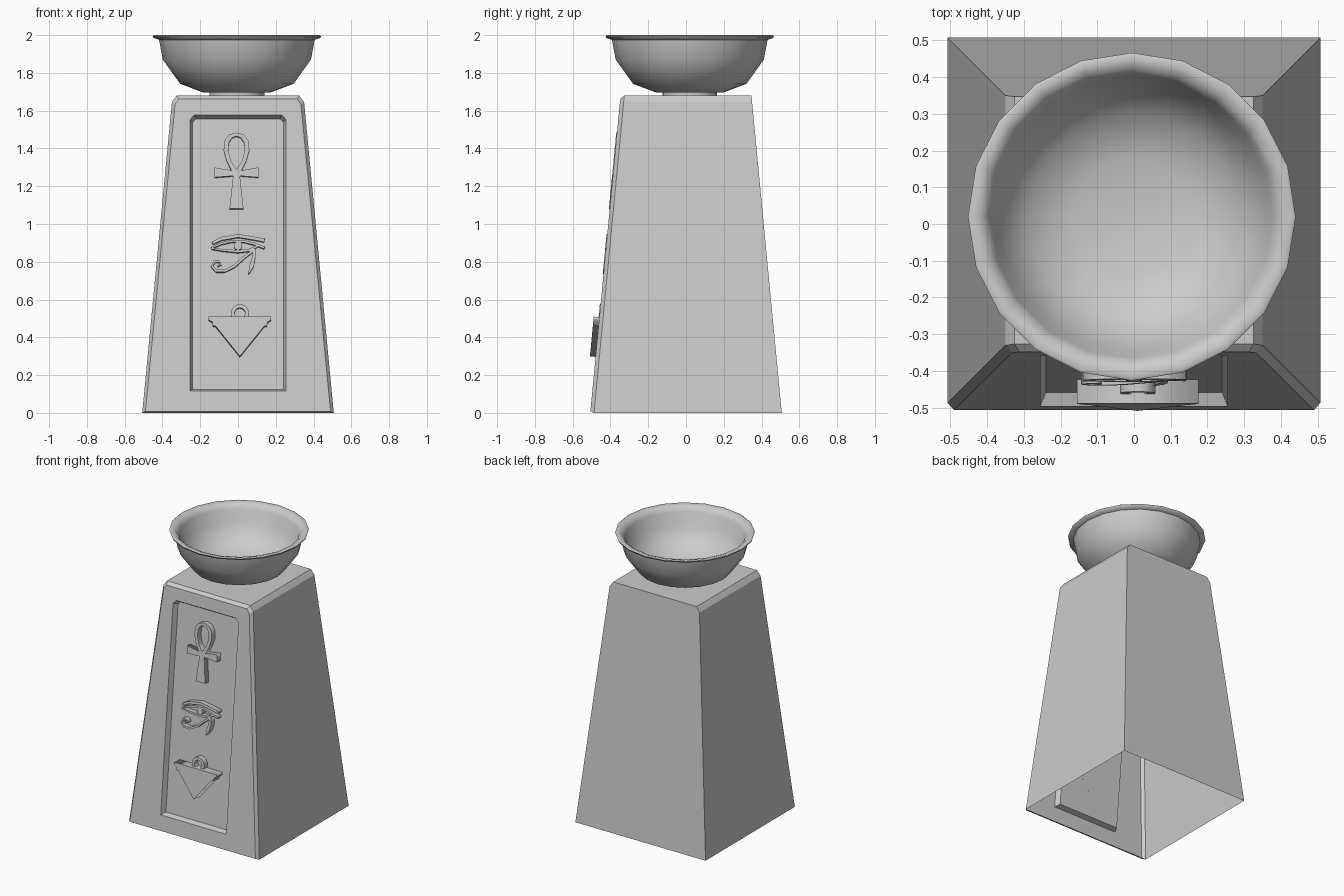
import bpy, bmesh, math
from mathutils import Vector

if "Cube" in bpy.data.objects:
    bpy.data.objects.remove(bpy.data.objects["Cube"])

SLOPE = 0.0955                       # inward lean of the walls
def wall(z): return 0.507 - SLOPE * z

def finish(bm, name):
    bmesh.ops.recalc_face_normals(bm, faces=bm.faces)
    me = bpy.data.meshes.new(name)
    bm.to_mesh(me); bm.free()
    ob = bpy.data.objects.new(name, me)
    bpy.context.collection.objects.link(ob)
    return ob

def mirrored(half, cx=0.0):
    """Right-hand outline (bottom to top) -> closed outline about x = cx."""
    left = [(-x, z) for x, z in reversed(half) if abs(x) > 1e-6]
    return [(x + cx, z) for x, z in half + left]

# Pedestal: open-bottomed tapered shell with bevelled front and sunken panel
bm = bmesh.new()
def ring(half, side):
    return [bm.verts.new((x, side(z), z)) for x, z in mirrored(half)]
outline = [(0.507, 0), (0.35, 1.645), (0.325, 1.68)]
rings = [
    ring(outline, wall),
    ring(outline, lambda z: -wall(z) + 0.02),
    ring([(0.49, 0.008), (0.333, 1.635), (0.312, 1.662)], lambda z: -wall(z)),
    ring([(0.255, 0.115), (0.255, 1.552), (0.23, 1.578)], lambda z: -wall(z)),
    ring([(0.24, 0.125), (0.24, 1.54), (0.222, 1.557)], lambda z: -wall(z) + 0.036),
]
for k, (a, b) in enumerate(zip(rings, rings[1:])):
    for i in range(6):
        j = (i + 1) % 6
        if k == 0 and i == 5:
            continue                 # bottom stays open
        bm.faces.new((a[i], a[j], b[j], b[i]))
bm.faces.new(rings[0])
bm.faces.new(rings[-1])
finish(bm, "pedestal")

# Bowl: 20-sided lathe with foot, flared lip and hollow inside
profile = [(0, 1.675), (0.145, 1.675), (0.145, 1.695), (0.175, 1.695), (0.30, 1.742),
           (0.392, 1.87), (0.412, 1.975), (0.442, 1.985), (0.446, 1.995), (0.438, 2.0),
           (0.405, 1.99), (0.385, 1.96), (0.365, 1.875), (0.28, 1.765), (0.16, 1.725), (0, 1.715)]
bm = bmesh.new()
vs = [bm.verts.new((r, 0, z)) for r, z in profile]
es = [bm.edges.new(p) for p in zip(vs, vs[1:])]
bmesh.ops.spin(bm, geom=vs + es, cent=(0, 0, 0), axis=(0, 0, 1), angle=math.tau, steps=20)
bmesh.ops.remove_doubles(bm, verts=bm.verts, dist=1e-4)
bowl = finish(bm, "bowl")
bowl.location = (-0.006, 0.02, 0)
bpy.context.view_layer.objects.active = bowl
bowl.select_set(True)
bpy.ops.object.shade_smooth_by_angle(angle=math.radians(50))

def relief(name, loops, near, far):
    """Extruded outline lying on the sloping front; near/far = offsets outward from it."""
    zs = [z for x, z in loops[0]]
    mid = (min(zs) + max(zs)) / 2
    cu = bpy.data.curves.new(name, 'CURVE')
    cu.dimensions, cu.fill_mode = '2D', 'BOTH'
    cu.extrude = (far - near) / 2
    for loop in loops:
        sp = cu.splines.new('POLY')
        sp.points.add(len(loop) - 1)
        for p, (x, z) in zip(sp.points, loop):
            p.co = (x, z - mid, 0, 1)
        sp.use_cyclic_u = True
    ob = bpy.data.objects.new(name, cu)
    ob.location = (0, -wall(mid) - (near + far) / 2, mid)
    ob.rotation_euler.x = math.pi / 2 - math.atan(SLOPE)
    bpy.context.collection.objects.link(ob)
    bpy.ops.object.select_all(action='DESELECT')
    ob.select_set(True)
    bpy.context.view_layer.objects.active = ob
    bpy.ops.object.convert(target='MESH')
    return bpy.context.view_layer.objects.active

def circle(cx, cz, r, n=20):
    return [(cx + r * math.cos(i * math.tau / n), cz + r * math.sin(i * math.tau / n)) for i in range(n)]

def stroke(pts, widths):
    """Brush-stroke outline along a path, one width per point."""
    p = [Vector(q) for q in pts]
    left, right = [], []
    for i, q in enumerate(p):
        d = (p[min(i + 1, len(p) - 1)] - p[max(i - 1, 0)]).normalized()
        n = Vector((-d.y, d.x)) * widths[i] / 2
        left.append(tuple(q + n)); right.append(tuple(q - n))
    return left + right[::-1]

# Looped cross symbol
cross = [(0.037, 1.078), (0.018, 1.253), (0.117, 1.245), (0.117, 1.298), (0.027, 1.282),
         (0.053, 1.335), (0.068, 1.39), (0.063, 1.44), (0.04, 1.472), (0, 1.483)]
eyelet = [(0, 1.287), (0.028, 1.33), (0.044, 1.385), (0.04, 1.43), (0.023, 1.456), (0, 1.464)]
relief("looped_cross", [mirrored(cross, -0.008), mirrored(eyelet, -0.008)], -0.036, 0.004)

# Eye symbol: brow, lids, pupil, curl and tear mark
strokes = [
    ("eye_brow", [(-0.135, 0.897), (-0.09, 0.92), (0, 0.936), (0.07, 0.925), (0.14, 0.912)],
     [0.014, 0.018, 0.018, 0.018, 0.018]),
    ("eye_upper_lid", [(-0.14, 0.872), (-0.09, 0.895), (-0.03, 0.908), (0.03, 0.907), (0.09, 0.892), (0.14, 0.872)],
     [0.008, 0.012, 0.012, 0.012, 0.012, 0.012]),
    ("eye_lower_lid", [(-0.14, 0.868), (-0.08, 0.86), (0, 0.853), (0.06, 0.86), (0.105, 0.883)],
     [0.006, 0.012, 0.014, 0.014, 0.01]),
    ("eye_curl", [(0.085, 0.862), (0.03, 0.82), (-0.02, 0.775), (-0.07, 0.75), (-0.115, 0.75), (-0.138, 0.775),
                  (-0.125, 0.8), (-0.1, 0.8), (-0.092, 0.783), (-0.108, 0.776)],
     [0.012, 0.014, 0.014, 0.014, 0.014, 0.013, 0.012, 0.011, 0.01, 0.008]),
    ("eye_tear", [(0.085, 0.865), (0.083, 0.82), (0.072, 0.775), (0.056, 0.735)],
     [0.014, 0.018, 0.022, 0.004]),
]
for name, pts, w in strokes:
    relief(name, [stroke(pts, w)], -0.036, 0.004)
relief("eye_pupil", [circle(0.0, 0.883, 0.022)], -0.036, 0.004)

# Triangular pendant with hanging ring
tri = [(0, 0.296), (0.13, 0.458), (0.143, 0.458), (0.146, 0.478), (0.165, 0.49), (0.165, 0.507)]
relief("pendant", [mirrored(tri, 0.01)], -0.036, 0.03)
relief("pendant_ring", [circle(0.01, 0.526, 0.048), circle(0.01, 0.526, 0.028)], -0.036, 0.004)
